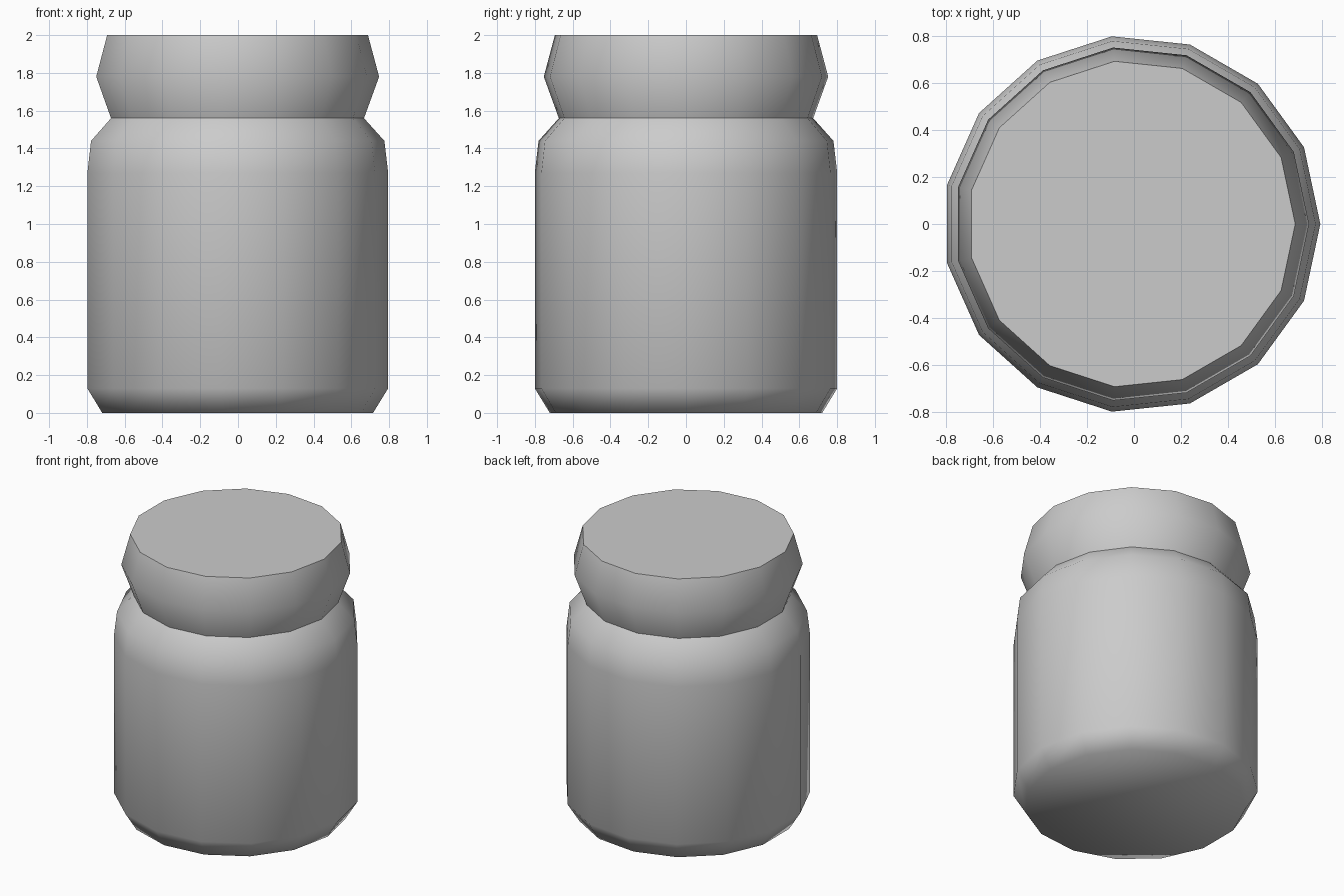
import bpy, bmesh
from math import cos, sin, tau, radians

if "Cube" in bpy.data.objects:
    bpy.data.objects.remove(bpy.data.objects["Cube"])

SIDES = 15
CENTRE_X = -0.01  # odd side count: shift so the bounds are centred


def lathe(name, profile, cap_bottom=False, cap_top=False):
    """Spin a (radius, height) profile into a faceted shell."""
    bm = bmesh.new()
    rings = [[bm.verts.new((CENTRE_X + r * cos(tau * i / SIDES),
                            r * sin(tau * i / SIDES), z))
              for i in range(SIDES)] for r, z in profile]
    for a, b in zip(rings, rings[1:]):
        for i in range(SIDES):
            j = (i + 1) % SIDES
            bm.faces.new((a[i], a[j], b[j], b[i]))
    if cap_bottom:
        bm.faces.new(rings[0][::-1])
    if cap_top:
        bm.faces.new(rings[-1])
    mesh = bpy.data.meshes.new(name)
    bm.to_mesh(mesh)
    bm.free()
    obj = bpy.data.objects.new(name, mesh)
    bpy.context.collection.objects.link(obj)
    bpy.ops.object.select_all(action='DESELECT')
    obj.select_set(True)
    bpy.context.view_layer.objects.active = obj
    bpy.ops.object.shade_smooth_by_angle(angle=radians(65))
    return obj


# Jar body: chamfered base, straight wall, rounded shoulder
lathe("jar_body", [(0.725, 0), (0.805, 0.13), (0.805, 1.27),
                   (0.785, 1.44), (0.677, 1.56)], cap_bottom=True)

# Lid: bulging band with a flat top
lathe("jar_lid", [(0.677, 1.56), (0.757, 1.78), (0.698, 2.0)], cap_top=True)
